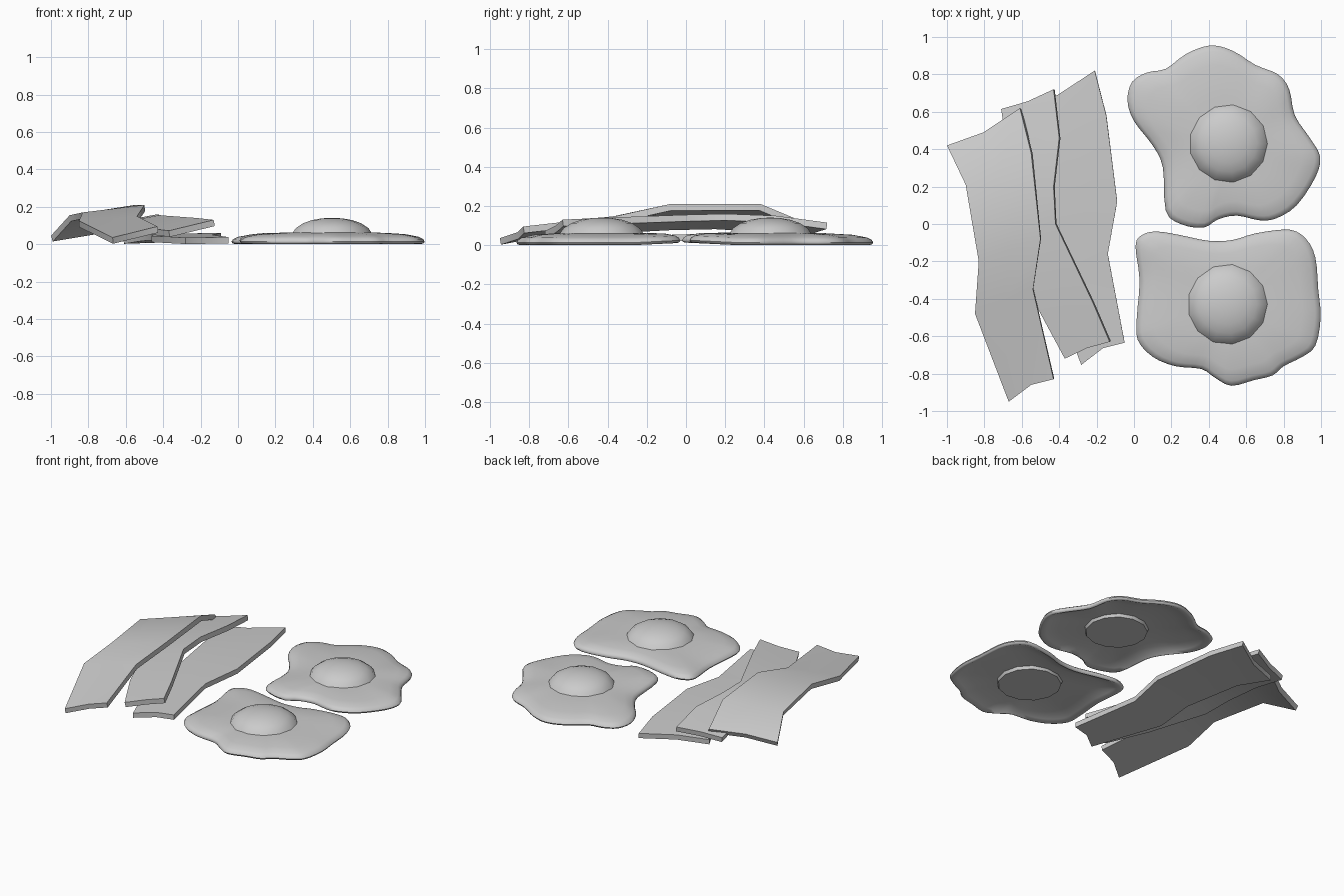
import bpy, bmesh, math
from mathutils import Vector

if "Cube" in bpy.data.objects:
    bpy.data.objects.remove(bpy.data.objects["Cube"])


def make_object(name, bm):
    bmesh.ops.recalc_face_normals(bm, faces=bm.faces)
    me = bpy.data.meshes.new(name)
    bm.to_mesh(me)
    bm.free()
    ob = bpy.data.objects.new(name, me)
    bpy.context.collection.objects.link(ob)
    bpy.context.view_layer.objects.active = ob
    ob.select_set(True)
    bpy.ops.object.shade_smooth_by_angle(angle=math.radians(50))
    ob.select_set(False)
    return ob


def smooth_loop(pts, steps=3):
    """Closed Catmull-Rom curve through the points."""
    p = [Vector(q) for q in pts]
    n, out = len(p), []
    for i in range(n):
        a, b, c, d = p[i - 1], p[i], p[(i + 1) % n], p[(i + 2) % n]
        for s in range(steps):
            t = s / steps
            out.append(0.5 * (2 * b + (c - a) * t + (2 * a - 5 * b + 4 * c - d) * t * t
                              + (3 * b - a - 3 * c + d) * t ** 3))
    return out


def stacked_rings(name, outline, centre, profile, z_ends, lift=0.0):
    """Closed solid of scaled copies of an outline, capped by two poles."""
    bm = bmesh.new()
    c = Vector(centre)
    rings = []
    for s, z in profile:
        ring = [c + (p - c) * s for p in outline]
        # the rims curl up a little where the two eggs meet
        rings.append([bm.verts.new((*q, z + lift * max(0, 1 - abs(q.y) / 0.25))) for q in ring])
    n = len(outline)
    for r0, r1 in zip(rings, rings[1:]):
        for i in range(n):
            j = (i + 1) % n
            bm.faces.new((r0[i], r0[j], r1[j], r1[i]))
    for ring, z in ((rings[0], z_ends[0]), (rings[-1], z_ends[1])):
        pole = bm.verts.new((*c, z))
        for i in range(n):
            bm.faces.new((ring[i], ring[(i + 1) % n], pole))
    return make_object(name, bm)


# Egg whites: thin domed shells with a rounded rim, hollow underneath
WHITE = [(0.45, 0.040), (0.75, 0.030), (0.9, 0.014), (0.965, 0.001), (0.99, 0.005), (1.0, 0.014),
         (0.985, 0.027), (0.94, 0.039), (0.8, 0.053), (0.5, 0.062)]
# Yolks: short tapered wall below, spherical cap above
YOLK = [(0.93, 0.02), (1.0, 0.06), (0.91, 0.087), (0.73, 0.112), (0.5, 0.129), (0.25, 0.138)]


def egg(name, outline, centre, radius):
    stacked_rings(name + "_white", smooth_loop(outline), centre, WHITE, (0.043, 0.064), 0.012)
    c = Vector(centre)
    circle = [c + radius * Vector((math.cos(k * math.tau / 13), math.sin(k * math.tau / 13)))
              for k in range(13)]
    stacked_rings(name + "_yolk", circle, centre, YOLK, (0.02, 0.141))


egg("back_egg", [
    (0.41, 0.955), (0.53, 0.925), (0.65, 0.85), (0.77, 0.80), (0.83, 0.72), (0.86, 0.58),
    (0.94, 0.46), (0.995, 0.36), (0.97, 0.25), (0.87, 0.10), (0.76, 0.03), (0.67, 0.02),
    (0.55, 0.045), (0.45, 0.025), (0.37, -0.02), (0.25, 0.0), (0.17, 0.07), (0.155, 0.30),
    (0.10, 0.42), (0.0, 0.55), (-0.035, 0.66), (-0.01, 0.76), (0.07, 0.81), (0.17, 0.83),
    (0.28, 0.91)], (0.505, 0.43), 0.21)
egg("front_egg", [
    (0.12, -0.04), (0.25, -0.06), (0.40, -0.09), (0.53, -0.085), (0.65, -0.05), (0.83, -0.03),
    (0.92, -0.08), (0.97, -0.18), (0.985, -0.35), (0.998, -0.5), (0.97, -0.65), (0.90, -0.71),
    (0.80, -0.76), (0.74, -0.81), (0.64, -0.835), (0.52, -0.865), (0.43, -0.82), (0.36, -0.775),
    (0.22, -0.76), (0.10, -0.71), (0.02, -0.62), (0.015, -0.5), (0.03, -0.3), (0.008, -0.12),
    (0.04, -0.06)], (0.50, -0.43), 0.215)


def bacon(name, left, right, z_left, z_right, shift=(0, 0), notch=0.03):
    """Strip two quads wide, between a left and a right edge (front to back)."""
    bm = bmesh.new()
    rows = []
    last = len(left) - 1
    for i, (l, r, zl, zr) in enumerate(zip(left, right, z_left, z_right)):
        a, b = Vector((*l, zl)), Vector((*r, zr))
        m = (a + b) / 2
        m.y += notch if i == 0 else -notch if i == last else 0
        rows.append([bm.verts.new(p + Vector((*shift, 0))) for p in (a, m, b)])
    for r0, r1 in zip(rows, rows[1:]):
        for k in range(2):
            bm.faces.new((r0[k], r0[k + 1], r1[k + 1], r1[k]))
    # give the strip its thickness downwards
    bm.normal_update()
    top = list(bm.faces)
    offs = {v: v.normal * 0.034 for v in bm.verts}
    border = [e for e in bm.edges if e.is_boundary]
    low = {v: bm.verts.new(v.co - o) for v, o in offs.items()}
    for e in border:
        a, b = e.verts
        bm.faces.new((a, b, low[b], low[a]))
    for f in top:
        bm.faces.new([low[v] for v in reversed(f.verts)])
    return make_object(name, bm)


# Left and right strips share one outline; the left one leans on the pile
edge_l = [(-0.67, -0.95), (-0.85, -0.48), (-0.83, -0.20), (-0.90, 0.21), (-1.0, 0.42)]
edge_r = [(-0.43, -0.83), (-0.54, -0.35), (-0.50, -0.08), (-0.55, 0.38), (-0.61, 0.62)]
bacon("left_bacon", edge_l, edge_r,
      [0.036, 0.125, 0.170, 0.155, 0.045], [0.095, 0.15, 0.21, 0.21, 0.11])
edge_r3 = [(-0.05, -0.635), (-0.14, -0.16), (-0.09, 0.12), (-0.148, 0.58), (-0.21, 0.82)]
bacon("right_bacon", [(x + 0.388, y + 0.197) for x, y in edge_l], edge_r3,
      [0.035, 0.045, 0.055, 0.052, 0.036], [0.038, 0.050, 0.060, 0.060, 0.050])
# Middle strip, lying across the right one
bacon("middle_bacon",
      [(-0.37, -0.72), (-0.51, -0.46), (-0.66, -0.08), (-0.67, 0.15), (-0.68, 0.40), (-0.71, 0.615)],
      [(-0.13, -0.63), (-0.22, -0.42), (-0.42, 0.0), (-0.43, 0.20), (-0.40, 0.46), (-0.43, 0.72)],
      [0.072, 0.09, 0.11, 0.115, 0.10, 0.075], [0.13, 0.14, 0.155, 0.16, 0.15, 0.115], notch=0.012)
